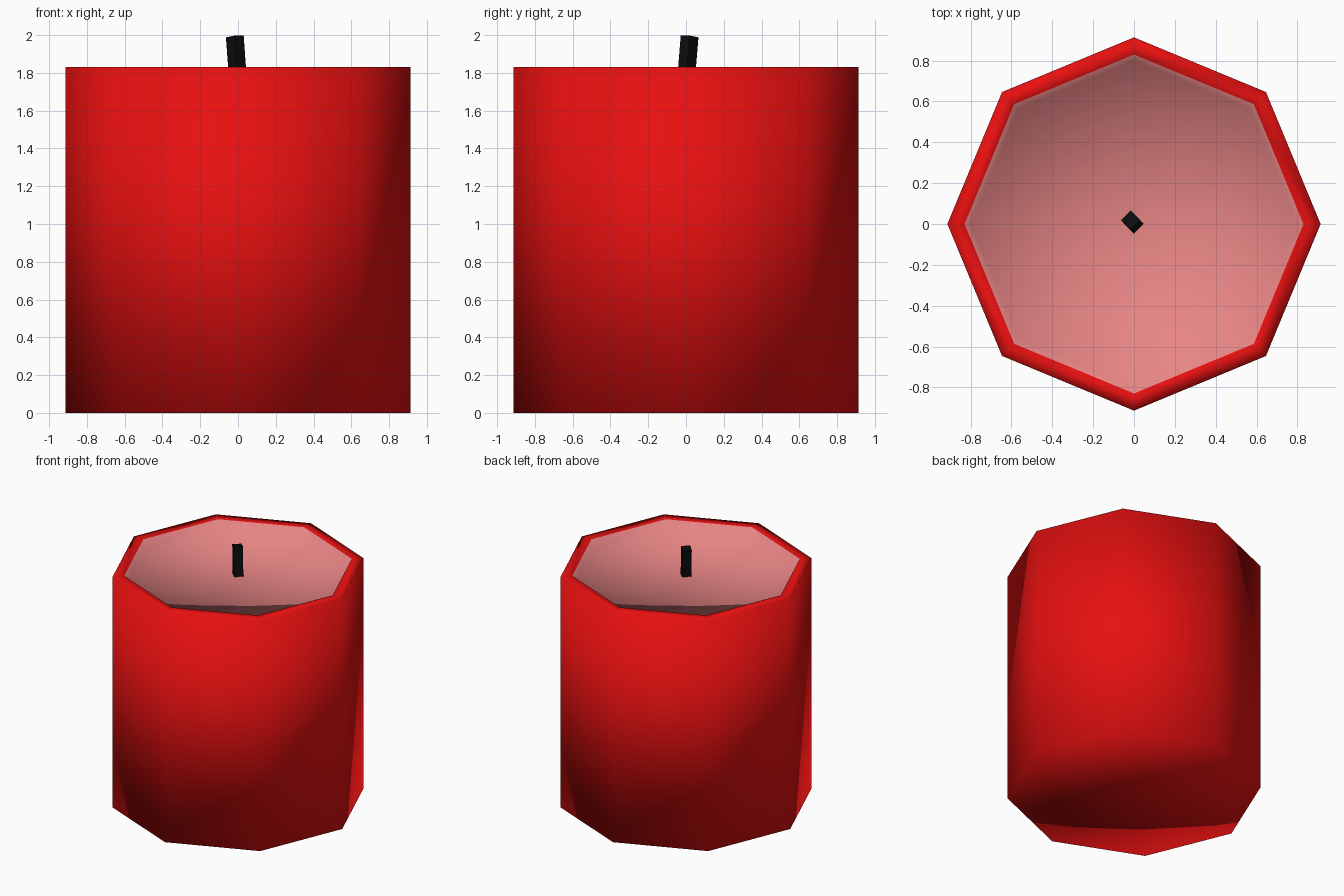
import bpy, bmesh, math
from mathutils import Vector

if "Cube" in bpy.data.objects:
    bpy.data.objects.remove(bpy.data.objects["Cube"])


def material(name, rgb):
    m = bpy.data.materials.new(name)
    m.diffuse_color = (*rgb, 1)
    m.use_nodes = True
    m.node_tree.nodes["Principled BSDF"].inputs["Base Color"].default_value = m.diffuse_color
    return m


def finish(bm, name, mats, smooth):
    bmesh.ops.recalc_face_normals(bm, faces=bm.faces[:])
    for f in bm.faces:
        f.smooth = smooth
    me = bpy.data.meshes.new(name)
    bm.to_mesh(me)
    bm.free()
    ob = bpy.data.objects.new(name, me)
    for m in mats:
        me.materials.append(m)
    bpy.context.collection.objects.link(ob)
    return ob


red = material("red wax", (0.8, 0.005, 0.005))
pink = material("pink wax", (0.8, 0.235, 0.235))
black = material("black wick", (0.004, 0.004, 0.004))

# candle body: eight-sided lathe with flat rim and sunken pink top
SIDES, H, WAX_Z = 8, 1.83, 1.77
profile = [(0.914, 0), (0.914, H), (0.83, H), (0.80, WAX_Z)]
bm = bmesh.new()
rings = []
for r, z in profile:
    rings.append([bm.verts.new((r * math.cos(i * math.tau / SIDES),
                                r * math.sin(i * math.tau / SIDES), z))
                  for i in range(SIDES)])
base_centre = bm.verts.new((0, 0, 0))
wax_centre = bm.verts.new((0, 0, WAX_Z))
for i in range(SIDES):
    j = (i + 1) % SIDES
    for k in range(3):
        a, b = rings[k], rings[k + 1]
        f = bm.faces.new((a[i], a[j], b[j], b[i]))
        f.material_index = 1 if k == 2 else 0
    bm.faces.new((base_centre, rings[0][j], rings[0][i]))
    bm.faces.new((wax_centre, rings[3][i], rings[3][j])).material_index = 1
finish(bm, "candle_body", [red, pink], True)

# wick: square stick leaning slightly to the back left
bm = bmesh.new()
low, top = [], []
for i in range(4):
    x, y = 0.047 * math.cos(i * math.pi / 2), 0.047 * math.sin(i * math.pi / 2)
    low.append(bm.verts.new((x, y, WAX_Z - 0.01)))
    top.append(bm.verts.new((x - 0.017, y + 0.019, 1.993 + 0.1 * (x - y))))
for i in range(4):
    j = (i + 1) % 4
    bm.faces.new((low[i], low[j], top[j], top[i]))
bm.faces.new(top)
bm.faces.new(low[::-1])
finish(bm, "wick", [black], False)
